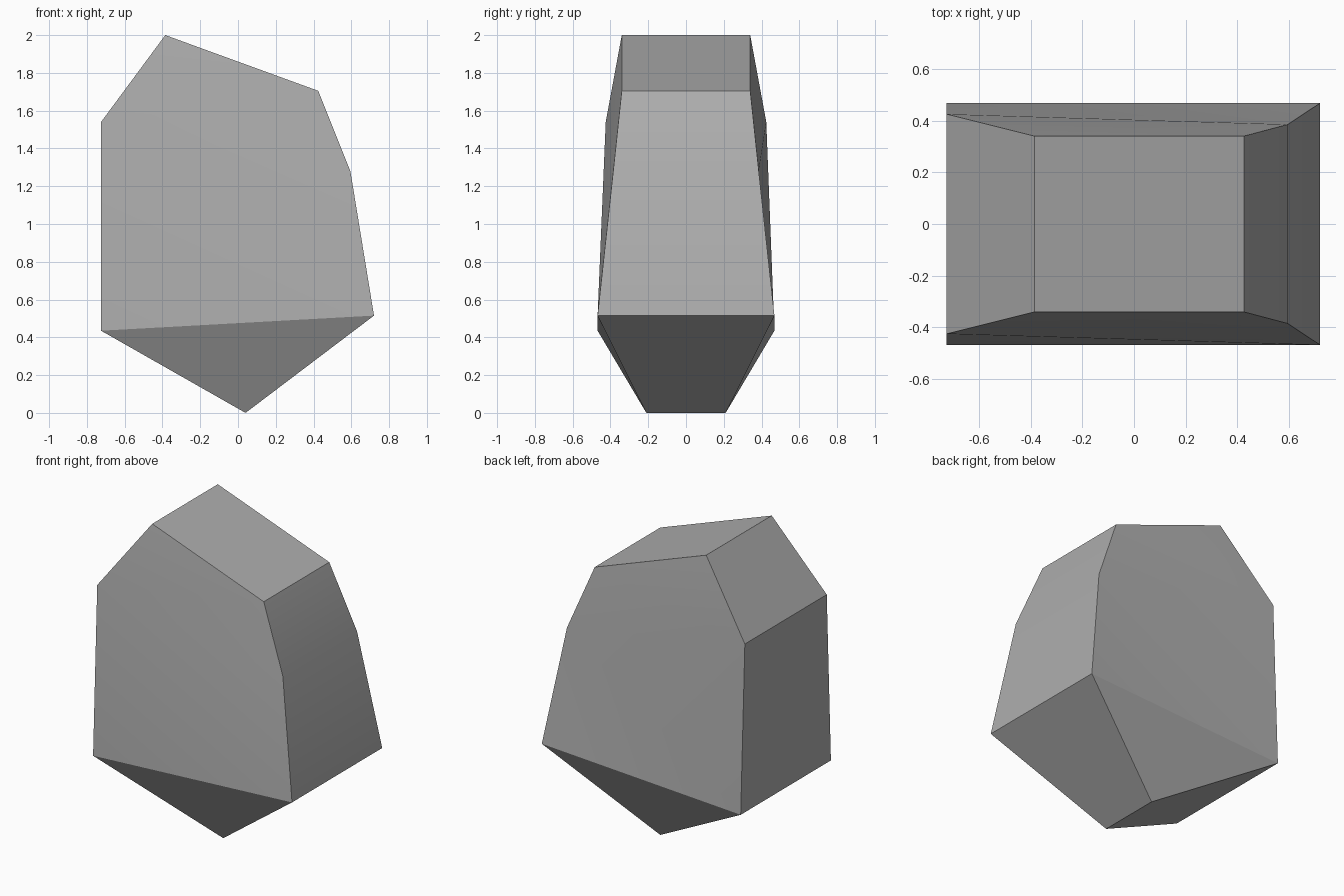
import bpy, bmesh, math

if "Cube" in bpy.data.objects:
    bpy.data.objects.remove(bpy.data.objects["Cube"], do_unlink=True)

# Grey stone
stone = bpy.data.materials.new("stone_grey")
stone.use_nodes = True
grey = (0.42, 0.42, 0.42, 1)
stone.diffuse_color = grey
stone.node_tree.nodes["Principled BSDF"].inputs["Base Color"].default_value = grey

# Outline going round the rock: x, z, half depth
profile = [(0.04, 0.0, 0.21), (0.72, 0.515, 0.468), (0.595, 1.28, 0.385),
           (0.425, 1.705, 0.34), (-0.385, 2.0, 0.34),
           (-0.725, 1.54, 0.425), (-0.725, 0.435, 0.468)]
low, right_low, right_mid, right_top, left_top, left_mid, left_low = range(len(profile))

bm = bmesh.new()
front = [bm.verts.new((x, -d, z)) for x, z, d in profile]
back = [bm.verts.new((x, d, z)) for x, z, d in profile]

# Rim facets joining front and back
for i in range(len(profile)):
    j = (i + 1) % len(profile)
    bm.faces.new((front[i], back[i], back[j], front[j]))

# Facets shared by both broad sides
shared = [(low, right_low, left_low), (right_mid, right_top, left_mid),
          (right_top, left_top, left_mid)]
# The large facet splits along a different diagonal on each side
front_split = [(right_low, left_mid, left_low), (right_low, right_mid, left_mid)]
back_split = [(right_low, right_mid, left_low), (right_mid, left_mid, left_low)]
for side, facets in ((front, shared + front_split), (back, shared + back_split)):
    for facet in facets:
        bm.faces.new([side[i] for i in facet])
bmesh.ops.recalc_face_normals(bm, faces=bm.faces[:])

mesh = bpy.data.meshes.new("rock")
bm.to_mesh(mesh)
bm.free()
mesh.materials.append(stone)
rock = bpy.data.objects.new("rock", mesh)
bpy.context.collection.objects.link(rock)

# Soft shading over shallow folds, crisp facet edges
bpy.ops.object.select_all(action="DESELECT")
rock.select_set(True)
bpy.context.view_layer.objects.active = rock
bpy.ops.object.shade_smooth_by_angle(angle=math.radians(28))
